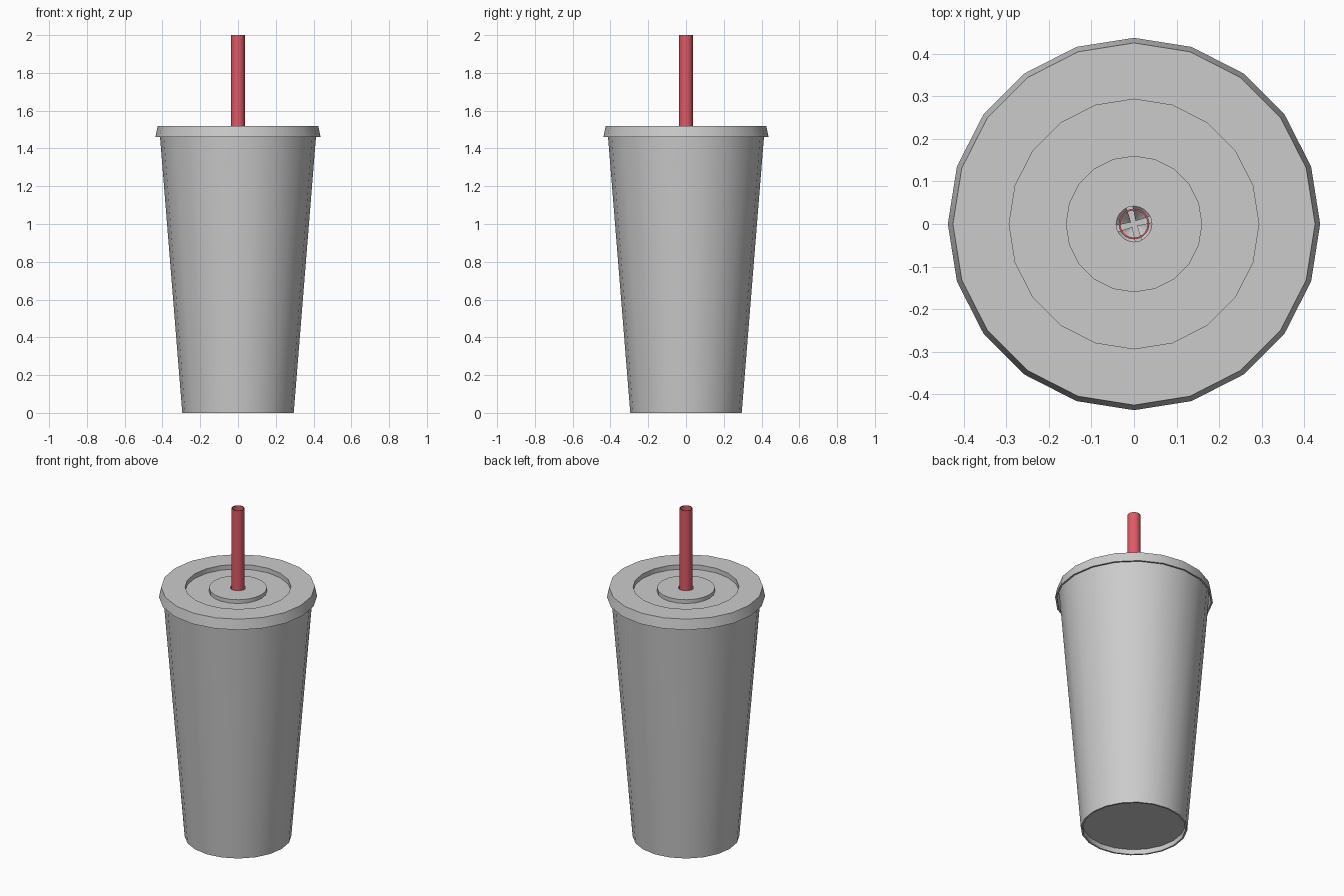
import bpy, bmesh
from math import sin, cos, pi, radians

if "Cube" in bpy.data.objects:
    bpy.data.objects.remove(bpy.data.objects["Cube"])


def finish(bm, name):
    bmesh.ops.remove_doubles(bm, verts=bm.verts, dist=1e-5)
    bmesh.ops.recalc_face_normals(bm, faces=bm.faces)
    me = bpy.data.meshes.new(name)
    bm.to_mesh(me)
    bm.free()
    ob = bpy.data.objects.new(name, me)
    bpy.context.collection.objects.link(ob)
    return ob


def lathe(name, profile, sides=20, closed=True):
    """Revolve an (r, z) outline around the z axis."""
    bm = bmesh.new()
    rings = [[bm.verts.new((r * cos(2 * pi * i / sides), r * sin(2 * pi * i / sides), z))
              for i in range(sides)] for r, z in profile]
    count = len(rings) if closed else len(rings) - 1
    for k in range(count):
        a, b = rings[k], rings[(k + 1) % len(rings)]
        for i in range(sides):
            j = (i + 1) % sides
            bm.faces.new((a[i], a[j], b[j], b[i]))
    ob = finish(bm, name)
    bpy.ops.object.select_all(action='DESELECT')
    ob.select_set(True)
    bpy.context.view_layer.objects.active = ob
    bpy.ops.object.shade_smooth_by_angle(angle=radians(30))
    return ob


# Tapered cup with a recessed base
lathe("cup", [(0, 0.03), (0.285, 0.03), (0.285, 0), (0.295, 0), (0.416, 1.5),
              (0.407, 1.5), (0.288, 0.04), (0, 0.04)], closed=False)

# Lid: sloped skirt, sunken ring and raised centre disc with a hole
lathe("lid", [(0.437, 1.46), (0.425, 1.52), (0.293, 1.52), (0.293, 1.492),
              (0.16, 1.492), (0.16, 1.515), (0.042, 1.515), (0.042, 1.507),
              (0.152, 1.507), (0.152, 1.484), (0.301, 1.484), (0.301, 1.511),
              (0.416, 1.511), (0.427, 1.46)])

# Four flaps pushed down by the straw, with cross-shaped slits between them
bm = bmesh.new()
for q in range(4):
    start = radians(15 + 90 * q)
    gap = radians(10)
    arc = [start + gap + (pi / 2 - 2 * gap) * k / 4 for k in range(5)]
    mid = start + pi / 4
    tip = bm.verts.new((0.008 * cos(mid), 0.008 * sin(mid), 1.475))
    rim = [bm.verts.new((0.0425 * cos(a), 0.0425 * sin(a), 1.514)) for a in arc]
    for a, b in zip(rim, rim[1:]):
        bm.faces.new((tip, a, b))
finish(bm, "lid_flaps")

# Hollow straw
straw = lathe("straw", [(0.036, 0.06), (0.036, 2.0), (0.032, 2.0), (0.032, 0.06)])
red = bpy.data.materials.new("straw_red")
red.diffuse_color = (0.75, 0.1, 0.13, 1)
red.use_nodes = True
red.node_tree.nodes["Principled BSDF"].inputs["Base Color"].default_value = red.diffuse_color
straw.data.materials.append(red)
